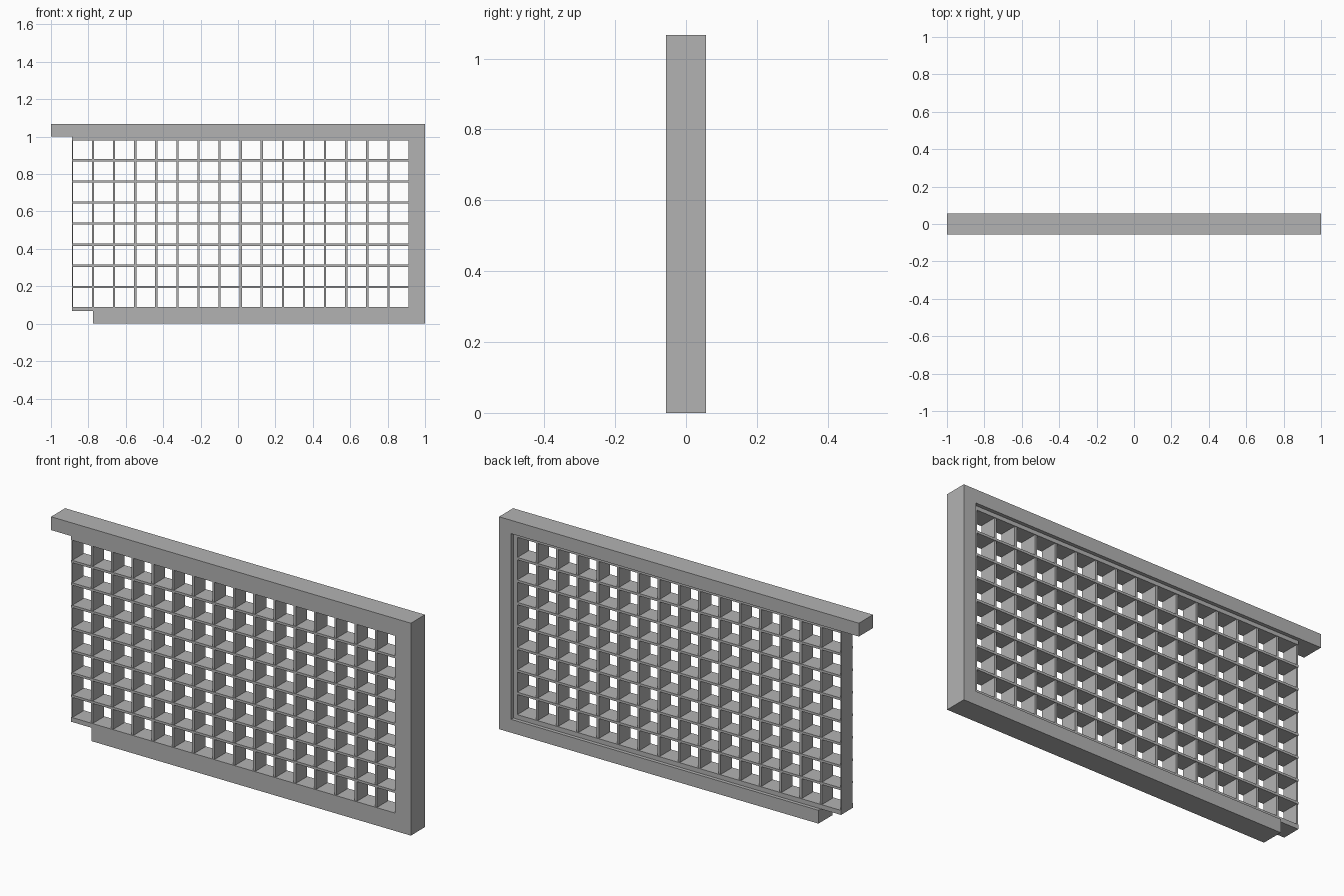
import bpy

cube = bpy.data.objects.get("Cube")
if cube:
    bpy.data.objects.remove(cube, do_unlink=True)

grey = bpy.data.materials.new("plain grey")
grey.use_nodes = True
colour = (0.45, 0.45, 0.45, 1)
grey.diffuse_color = colour
grey.node_tree.nodes["Principled BSDF"].inputs["Base Color"].default_value = colour


def box(name, x, y, z):
    """Box spanning the given (low, high) ranges."""
    bpy.ops.mesh.primitive_cube_add(size=1)
    ob = bpy.context.object
    ob.name = name
    ob.location = [sum(r) / 2 for r in (x, y, z)]
    ob.scale = [r[1] - r[0] for r in (x, y, z)]
    bpy.ops.object.transform_apply(location=True, scale=True)
    ob.data.materials.append(grey)
    return ob


HALF = 0.056                    # half depth of the frame
TOP = 1.067
RAIL = 0.067                    # frame member width
CELL = 0.1128
T = 0.006                       # half thickness of a slat
LEFT = -0.888                   # open end of the lattice
MID = 0.535                     # middle height of the lattice
full = (-HALF, HALF)
grid = (-HALF, 0.038)           # lattice sits flush in front, recessed behind
inner = (-HALF + 0.003, 0.035)
post_in = 1 - RAIL
first, last = MID - 4 * CELL, MID + 4 * CELL

# Frame: long top rail, shorter bottom rail, one end post
box("top_rail", (-1, 1), full, (TOP - RAIL, TOP))
box("bottom_rail", (-0.775, 1), full, (0, RAIL))
box("end_post", (post_in, 1), full, (RAIL, TOP - RAIL))

# Border strips that join the lattice to the frame
side = LEFT + 16 * CELL - T
box("lower_border", (LEFT, post_in), grid, (RAIL, first + T))
box("upper_border", (LEFT, post_in), grid, (last - T, TOP - RAIL))
box("side_border", (side, post_in), grid, (first + T, last - T))

# Lattice slats
for k in range(1, 8):
    z = first + k * CELL
    box(f"horizontal_slat_{k}", (LEFT, side), grid, (z - T, z + T))
for k in range(16):
    x = LEFT + k * CELL
    box(f"vertical_slat_{k}", (max(x - T, LEFT), x + T), inner, (first + T, last - T))
